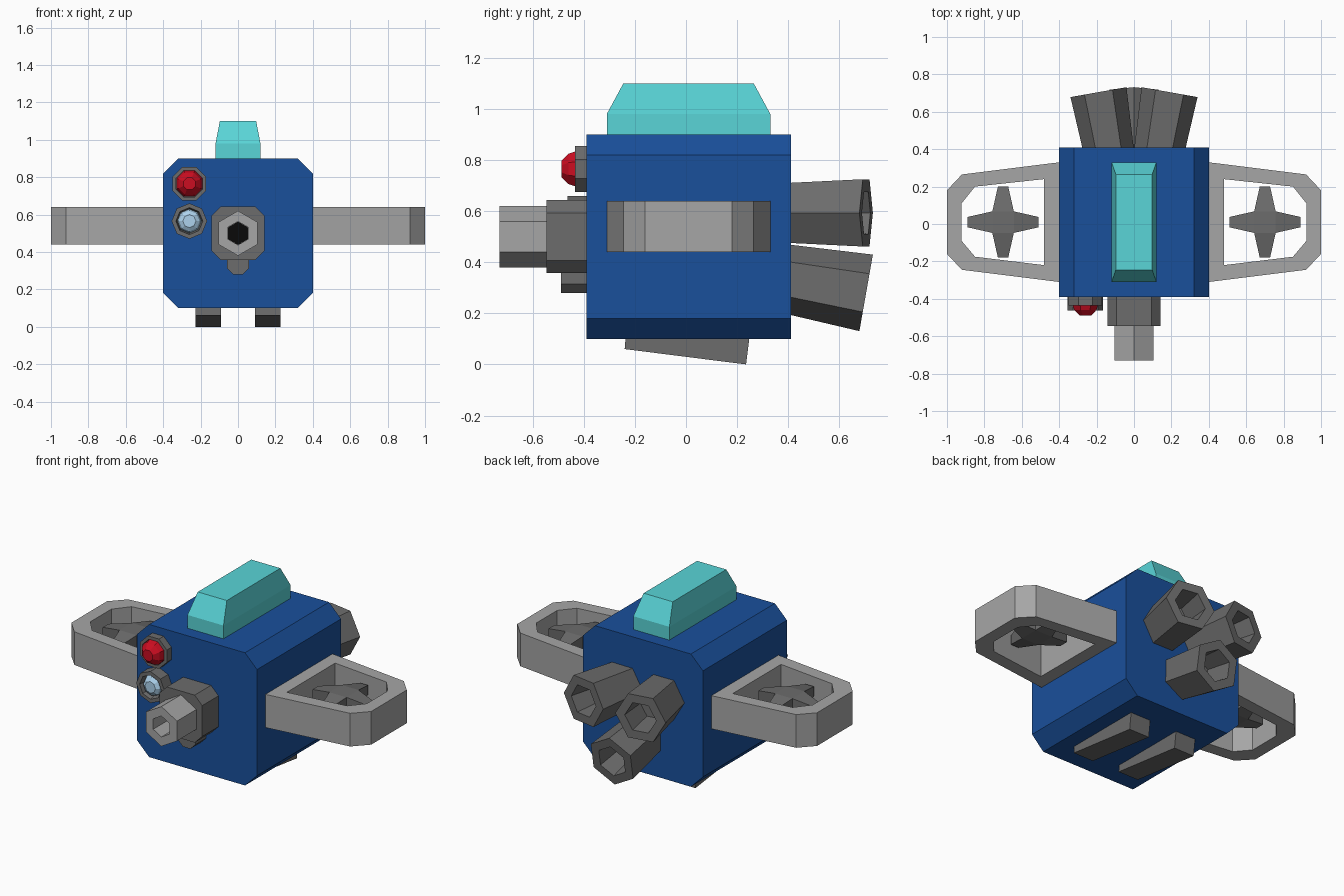
import bpy, bmesh
from math import sin, cos, pi, radians, tau
from mathutils import Vector

if "Cube" in bpy.data.objects:
    bpy.data.objects.remove(bpy.data.objects["Cube"])


def material(name, rgb):
    m = bpy.data.materials.new(name)
    m.diffuse_color = (*rgb, 1)
    m.use_nodes = True
    m.node_tree.nodes["Principled BSDF"].inputs["Base Color"].default_value = m.diffuse_color
    return m


BLUE = material("hull_blue", (0.01, 0.08, 0.33))
TEAL = material("fin_teal", (0.1, 0.66, 0.68))
RED = material("lamp_red", (0.6, 0.004, 0.015))
GLASS = material("lens_glass", (0.42, 0.65, 0.85))
DARK = material("dark_grey", (0.15, 0.15, 0.15))
LIGHT = material("light_grey", (0.38, 0.38, 0.38))
BLACK = material("bore_black", (0.003, 0.003, 0.003))


def finish(name, bm, mat):
    bmesh.ops.recalc_face_normals(bm, faces=bm.faces)
    me = bpy.data.meshes.new(name)
    bm.to_mesh(me)
    bm.free()
    me.materials.append(mat)
    ob = bpy.data.objects.new(name, me)
    bpy.context.collection.objects.link(ob)
    return ob


def loft(name, rings, mat, wrap=False):
    """Skin a list of equal-sized point rings; cap the ends or wrap round."""
    bm = bmesh.new()
    vs = [[bm.verts.new(p) for p in r] for r in rings]
    n = len(vs[0])
    for a, b in zip(vs, vs[1:] + (vs[:1] if wrap else [])):
        for i in range(n):
            j = (i + 1) % n
            bm.faces.new((a[i], a[j], b[j], b[i]))
    if not wrap:
        bm.faces.new(vs[0])
        bm.faces.new(vs[-1])
    return finish(name, bm, mat)


def turned(name, n, profile, mat, x=0, z=0, spin=0.0):
    """n-sided solid along y from (radius, y) pairs."""
    rings = [[(x + r * sin(tau * (i + spin) / n), y, z + r * cos(tau * (i + spin) / n))
              for i in range(n)] for r, y in profile]
    return loft(name, rings, mat)


def chamfered(h, c, y, z):
    """Chamfered square in the xz plane."""
    k = h - c
    pts = [(k, h), (h, k), (h, -k), (k, -h), (-k, -h), (-h, -k), (-h, k), (-k, h)]
    return [(a, y, z + b) for a, b in pts]


def rect(hx, y0, y1, z):
    return [(-hx, y0, z), (hx, y0, z), (hx, y1, z), (-hx, y1, z)]


# Hull and top fin
loft("hull", [chamfered(0.4, 0.08, y, 0.5) for y in (-0.39, 0.41)], BLUE)
loft("top_fin", [rect(0.12, -0.31, 0.33, 0.88), rect(0.12, -0.31, 0.33, 0.98),
                 rect(0.097, -0.245, 0.265, 1.1)], TEAL)

# Gun: mount, hollow barrel, dark bore, lower cylinder
loft("gun_mount", [chamfered(0.143, 0.05, y, 0.5) for y in (-0.38, -0.545)], DARK)
turned("gun_barrel", 6, [(0.12, -0.53), (0.12, -0.73), (0.063, -0.73), (0.063, -0.56)],
       LIGHT, z=0.5)
turned("gun_bore", 6, [(0.062, -0.55), (0.062, -0.565)], BLACK, z=0.5)
turned("gun_lower_tube", 8, [(0.065, -0.38), (0.065, -0.49)], DARK, z=0.34, spin=0.5)

# Lamps
turned("red_lamp_ring", 8, [(0.097, -0.38), (0.097, -0.435), (0.077, -0.435), (0.077, -0.40)],
       DARK, -0.26, 0.765, 0.5)
turned("red_lamp", 8, [(0.075, -0.39), (0.075, -0.43), (0.064, -0.46), (0.035, -0.488)],
       RED, -0.26, 0.765, 0.5)
turned("lens_ring", 8, [(0.095, -0.38), (0.095, -0.463), (0.072, -0.463), (0.062, -0.42)],
       DARK, -0.26, 0.565)
turned("lens", 8, [(0.064, -0.40), (0.064, -0.43), (0.055, -0.452), (0.035, -0.465)],
       GLASS, -0.26, 0.565)

# Rear nozzles: two splayed sideways, one tilted down
nozzle = [(0.132, -0.36), (0.152, 0), (0.095, 0), (0.08, -0.17)]
for side, s in (("right", 1), ("left", -1)):
    ob = turned("nozzle_" + side, 6, nozzle, DARK, spin=0.5)
    ob.location = (0.19 * s, 0.705, 0.593)
    ob.rotation_euler.z = radians(-10 * s)
ob = turned("nozzle_lower", 6, nozzle, DARK)
ob.location = (0, 0.705, 0.28)
ob.rotation_euler.x = radians(-10)

# Side pods with rotors, and skids
outer = [(0.39, 0.331), (0.92, 0.265), (1.0, 0.18), (1.0, -0.16), (0.92, -0.245), (0.39, -0.311)]
inner = [(0.48, 0.24), (0.85, 0.2), (0.922, 0.11), (0.922, -0.09), (0.85, -0.175), (0.48, -0.22)]
skid = [(-0.235, 0.12), (-0.24, 0.06), (0.235, 0.0), (0.25, 0.12)]
for side, s in (("right", 1), ("left", -1)):
    loft("pod_" + side, [[(s * x, y, z) for x, y in ring] for ring, z in
                         ((outer, 0.44), (outer, 0.64), (inner, 0.64), (inner, 0.44))],
         LIGHT, wrap=True)

    # Rotor: cube hub with four tapered blades
    bm = bmesh.new()
    bmesh.ops.create_cube(bm, size=0.115)
    sides = [f for f in bm.faces if abs(f.normal.z) < 0.5]
    for f in bmesh.ops.extrude_discrete_faces(bm, faces=sides)["faces"]:
        f.normal_update()
        nrm, c = f.normal.copy(), f.calc_center_median()
        for v in f.verts:
            v.co = c + (v.co - c) * 0.48 + nrm * 0.1325
    rotor = finish("rotor_" + side, bm, DARK)
    rotor.location = (0.7 * s, 0.01, 0.56)

    loft("skid_" + side, [[(s * x, y, z) for y, z in skid] for x in (0.092, 0.228)], DARK)
